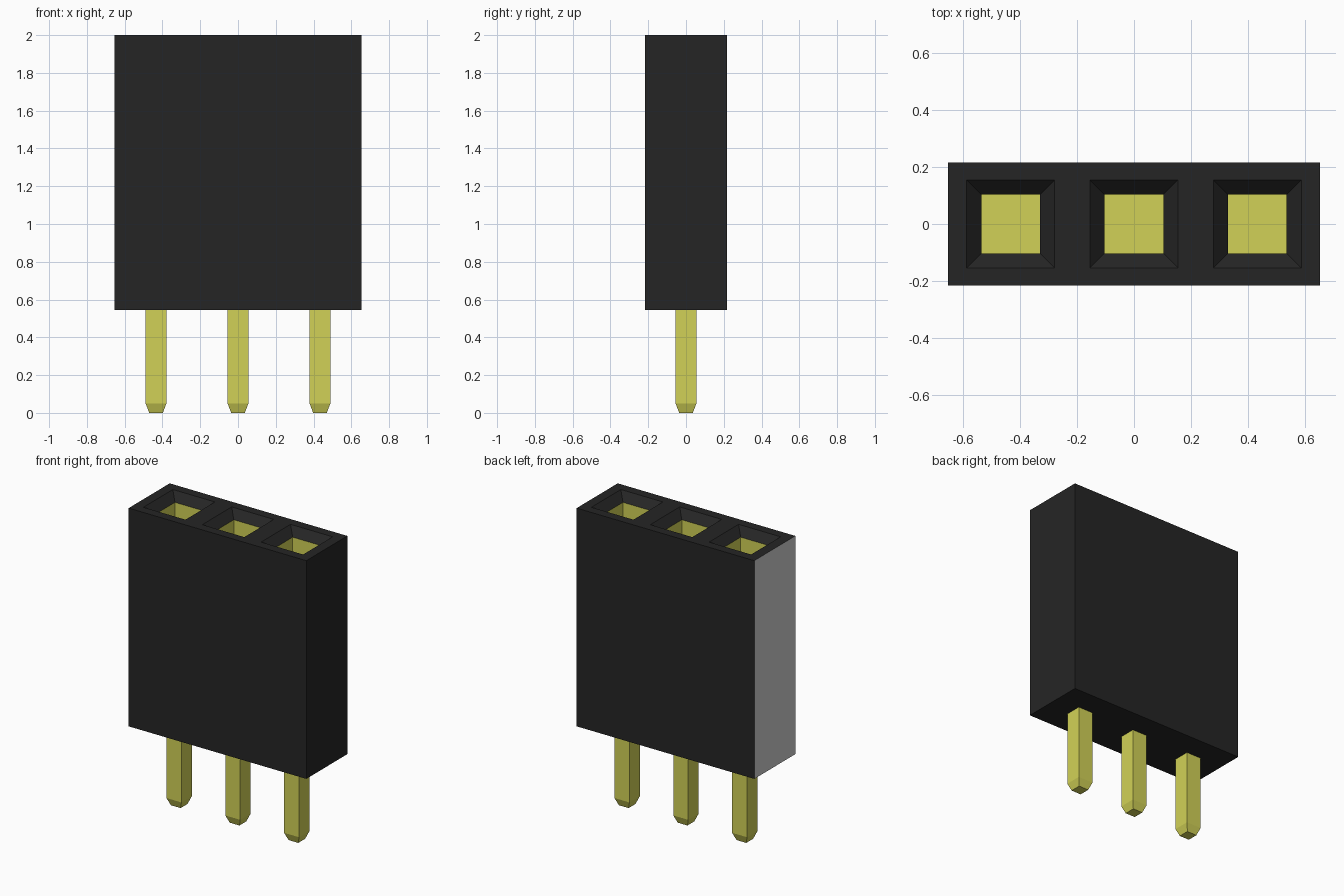
import bpy, bmesh

if "Cube" in bpy.data.objects:
    bpy.data.objects.remove(bpy.data.objects["Cube"], do_unlink=True)

PITCH = 0.434
HALF_X, HALF_Y = 0.655, 0.216
BASE, TOP = 0.545, 2.0
THROAT = TOP - 0.052
FLOOR = 0.95


def material(name, srgb):
    linear = [((c + 0.055) / 1.055) ** 2.4 for c in srgb] + [1.0]
    mat = bpy.data.materials.new(name)
    mat.use_nodes = True
    mat.diffuse_color = linear
    mat.node_tree.nodes["Principled BSDF"].inputs["Base Color"].default_value = linear
    return mat


black = material("black plastic", (0.145, 0.145, 0.145))
grey = material("grey end", (0.81, 0.81, 0.81))
gold = material("yellow metal", (0.82, 0.82, 0.34))


def ring(bm, x0, x1, half_y, z):
    """Rectangle of vertices, counter-clockwise from above."""
    return [bm.verts.new(p) for p in
            ((x0, -half_y, z), (x1, -half_y, z), (x1, half_y, z), (x0, half_y, z))]


def square(bm, x, half, z):
    return ring(bm, x - half, x + half, half, z)


def bridge(bm, a, b, sides=(0, 1, 2, 3)):
    for i in sides:
        j = (i + 1) % 4
        bm.faces.new((a[i], a[j], b[j], b[i]))


def finish(bm, name, *mats):
    mesh = bpy.data.meshes.new(name)
    for mat in mats:
        mesh.materials.append(mat)
    bm.to_mesh(mesh)
    bm.free()
    obj = bpy.data.objects.new(name, mesh)
    bpy.context.collection.objects.link(obj)
    return obj


# Housing: three joined cells, each with a tapered opening in its top
bm = bmesh.new()
edges = (-HALF_X, -PITCH / 2, PITCH / 2, HALF_X)
for i in range(3):
    x = (i - 1) * PITCH
    bottom = ring(bm, edges[i], edges[i + 1], HALF_Y, BASE)
    top = ring(bm, edges[i], edges[i + 1], HALF_Y, TOP)
    opening = square(bm, x, 0.155, TOP)
    throat = square(bm, x, 0.103, THROAT)
    bm.faces.new(bottom[::-1])
    outer_sides = [0, 2] + ([3] if i == 0 else []) + ([1] if i == 2 else [])
    bridge(bm, bottom, top, outer_sides)
    bridge(bm, top, opening)
    bridge(bm, opening, throat)
bmesh.ops.remove_doubles(bm, verts=bm.verts, dist=0.0001)
bm.normal_update()
# One end wall is grey
for f in bm.faces:
    f.material_index = 1 if f.normal.x < -0.9 else 0
finish(bm, "housing", black, grey)

for i, side in enumerate(("right", "middle", "left")):
    x = (i - 1) * PITCH

    # Metal lining of the socket
    bm = bmesh.new()
    rim = square(bm, x, 0.103, THROAT)
    floor = square(bm, x, 0.103, FLOOR)
    bridge(bm, rim, floor)
    bm.faces.new(floor)
    finish(bm, side + "_socket", gold)

    # Square pin with a tapered tip
    bm = bmesh.new()
    tip = square(bm, x, 0.036, 0)
    shoulder = square(bm, x, 0.055, 0.05)
    root = square(bm, x, 0.055, BASE + 0.1)
    bm.faces.new(tip[::-1])
    bridge(bm, tip, shoulder)
    bridge(bm, shoulder, root)
    bm.faces.new(root)
    finish(bm, side + "_pin", gold)
